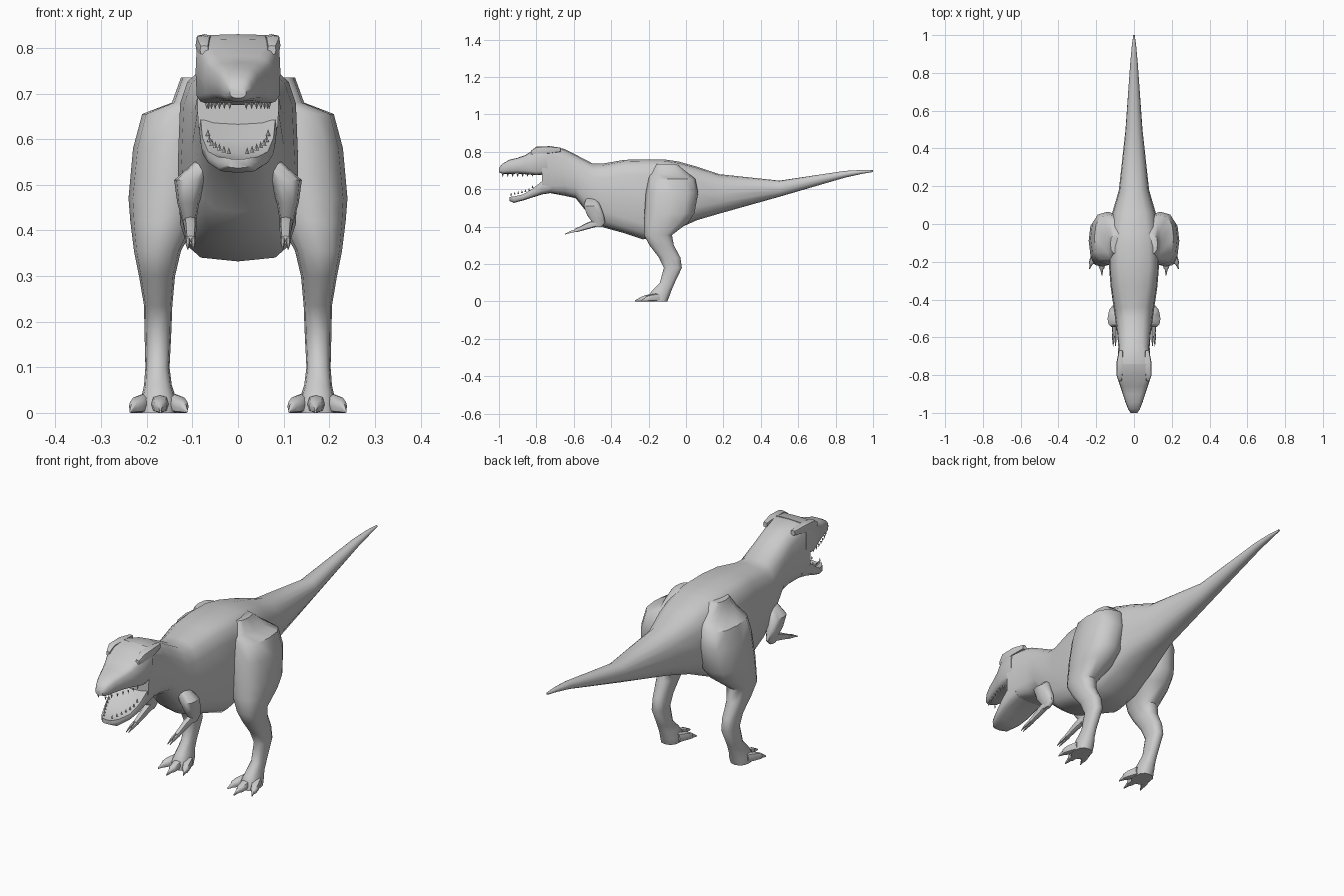
import bpy, bmesh, math


def section(sides, p):
    """Unit superellipse outline; a larger p is boxier."""
    pts = []
    for i in range(sides):
        t = 2 * math.pi * i / sides
        c, s = math.cos(t), math.sin(t)
        pts.append((math.copysign(abs(c) ** (2 / p), c) if abs(c) > 1e-6 else 0,
                    math.copysign(abs(s) ** (2 / p), s) if abs(s) > 1e-6 else 0))
    return pts


def finish(name, bm, mirror):
    bmesh.ops.recalc_face_normals(bm, faces=bm.faces)
    mesh = bpy.data.meshes.new(name)
    bm.to_mesh(mesh)
    bm.free()
    ob = bpy.data.objects.new(name, mesh)
    bpy.context.collection.objects.link(ob)
    if mirror:
        ob.modifiers.new("Mirror", 'MIRROR')
    bpy.ops.object.select_all(action='DESELECT')
    ob.select_set(True)
    bpy.context.view_layer.objects.active = ob
    bpy.ops.object.shade_smooth_by_angle(angle=math.radians(50))
    return ob


def loft(name, axis, rings, sides=12, p=2.6, dish=0, mirror=False):
    """Skin rings (position, x min, x max, other min, other max[, p]) along y or z."""
    bm = bmesh.new()
    loops = []
    for r in rings:
        pos, x0, x1, b0, b1 = r[:5]
        loop = []
        for u, v in section(sides, r[5] if len(r) > 5 else p):
            x = (x0 + x1) / 2 + u * (x1 - x0) / 2
            b = (b0 + b1) / 2 + v * (b1 - b0) / 2
            if v > 0.01:
                b -= dish * (b1 - b0) * (1 - u ** 4)
            loop.append(bm.verts.new((x, pos, b) if axis == 'y' else (x, b, pos)))
        loops.append(loop)
    for a, b in zip(loops, loops[1:]):
        for i in range(sides):
            j = (i + 1) % sides
            bm.faces.new((a[i], a[j], b[j], b[i]))
    bm.faces.new(loops[0])
    bm.faces.new(loops[-1])
    return finish(name, bm, mirror)


def centred(rings):
    return [(y, -w, w, *rest) for y, w, *rest in rings]


# Body from tail tip to back of the skull: y, half width, z bottom, z top, boxiness
loft("body", 'y', centred([
    (1.00, .004, .692, .702, 2), (.94, .012, .682, .703, 2), (.85, .02, .662, .698, 2),
    (.50, .045, .56, .646, 2.2), (.18, .08, .47, .68, 2.4), (.06, .115, .435, .72, 2.8),
    (-.04, .13, .39, .748, 3.2), (-.12, .132, .355, .76, 3.8), (-.23, .132, .332, .76, 4),
    (-.33, .124, .365, .757, 3.6), (-.44, .108, .395, .738, 3), (-.50, .10, .44, .738, 2.8),
    (-.59, .088, .552, .785, 2.8), (-.65, .083, .565, .815, 3.2), (-.72, .087, .578, .83, 5),
    (-.77, .09, .60, .825, 6)]), sides=16)

# Upper jaw and lower jaw, open
loft("upper_jaw", 'y', centred([
    (-.74, .09, .68, .83, 6), (-.80, .093, .675, .82, 6), (-.86, .073, .68, .782, 4),
    (-.90, .06, .683, .768, 3.5), (-.945, .045, .682, .757, 3), (-.98, .031, .682, .737, 3),
    (-1.0, .018, .69, .715, 2.5)]), sides=16)
loft("lower_jaw", 'y', centred([
    (-.72, .085, .58, .70), (-.77, .085, .572, .665), (-.82, .081, .556, .618),
    (-.87, .068, .54, .583), (-.92, .045, .527, .572), (-.943, .025, .537, .566)]),
    sides=16, p=4, dish=.35)

# Brow ridges
loft("brow_ridge", 'y', [(-.67, .06, .08, .80, .822), (-.73, .055, .092, .79, .83),
                         (-.80, .06, .093, .785, .827), (-.83, .065, .083, .785, .805)],
     sides=8, p=4, mirror=True)

# Teeth: small cones along both jaws
bm = bmesh.new()
for i in range(7):
    t = i / 6
    rows = [(.068 - .05 * t ** 1.5, -.82 - .16 * t, .680, -1),
            (.066 - .046 * t ** 1.5, -.82 - .115 * t, .607 - .04 * t ** .6, 1)]
    for x, y, z, d in rows:
        base = [bm.verts.new((x + .005 * math.cos(a), y + .005 * math.sin(a), z))
                for a in (0, 1.571, 3.142, 4.712)]
        tip = bm.verts.new((x, y, z + .015 * d))
        for k in range(4):
            bm.faces.new((base[k], base[(k + 1) % 4], tip))
        bm.faces.new(base[::-1])
finish("teeth", bm, True)

# Hind legs: z, x inner, x outer, y front, y back
loft("hind_leg", 'z', [
    (.735, .05, .125, -.16, -.05), (.68, .05, .145, -.20, .02), (.655, .05, .21, -.20, .05),
    (.58, .05, .23, -.215, .065), (.47, .07, .24, -.222, .045), (.42, .09, .236, -.225, .01),
    (.355, .125, .228, -.225, -.075), (.30, .138, .217, -.195, -.065),
    (.235, .144, .206, -.145, -.03), (.18, .146, .205, -.118, -.022),
    (.10, .15, .203, -.14, -.06), (.06, .145, .206, -.18, -.077),
    (.03, .135, .213, -.20, -.088), (0, .135, .216, -.205, -.10)],
    sides=12, p=2.5, mirror=True)

# Toes with claws: start x, tip x, tip y
for i, (xs, xt, yt) in enumerate([(.148, .112, -.235), (.172, .17, -.272), (.198, .236, -.238)]):
    rings = []
    for f, w, h in [(0, .02, .045), (.45, .019, .038), (.7, .015, .028),
                    (.76, .008, .024), (1, .002, .006)]:
        x, y = xs + (xt - xs) * f, -.14 + (yt + .14) * f
        rings.append((y, x - w, x + w, 0, h))
    loft(f"toe_{i + 1}", 'y', rings, sides=8, mirror=True)

# Short arms
loft("upper_arm", 'z', [
    (.555, .05, .09, -.535, -.48), (.51, .07, .14, -.548, -.455), (.46, .085, .133, -.53, -.437),
    (.42, .092, .122, -.50, -.43), (.398, .098, .117, -.49, -.45)], sides=10, mirror=True)
loft("forearm", 'y', [
    (-.437, .097, .117, .415, .44), (-.475, .091, .121, .40, .442), (-.53, .091, .117, .385, .42),
    (-.575, .093, .115, .373, .397), (-.595, .094, .114, .37, .388)], sides=8, mirror=True)
for i, x in enumerate((.098, .11)):
    loft(f"finger_{i + 1}", 'y', [
        (-.58, x - .006, x + .006, .373, .389), (-.62, x - .005, x + .005, .365, .377),
        (-.648, x - .001, x + .001, .357, .361)], sides=6, mirror=True)
